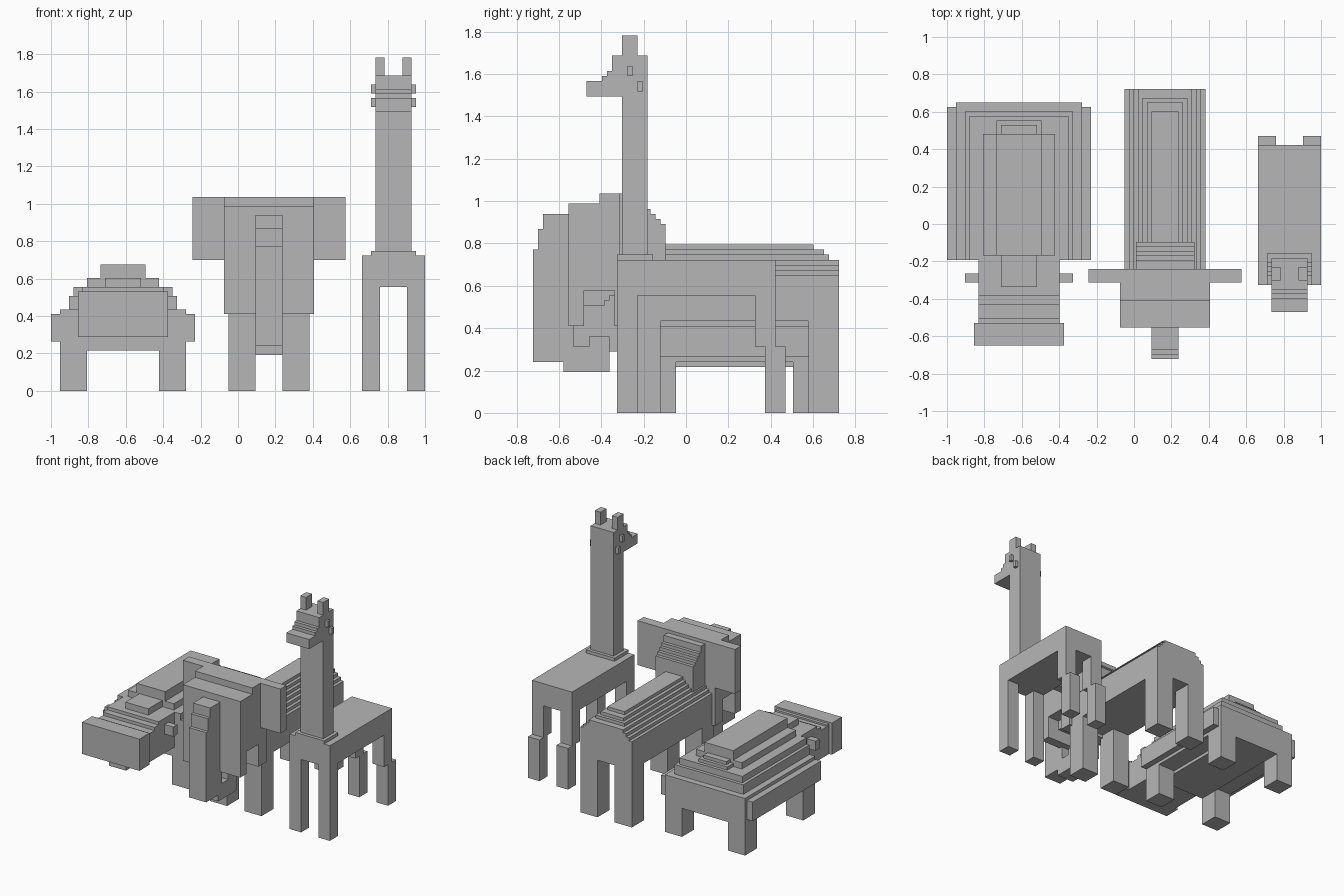
import bpy, bmesh
from mathutils import Vector

if "Cube" in bpy.data.objects:
    bpy.data.objects.remove(bpy.data.objects["Cube"])

# The model is blocky: everything sits on a grid of small cubes
U = 2 / 83
grey = bpy.data.materials.new("grey")
grey.diffuse_color = (0.47, 0.47, 0.47, 1)
grey.use_nodes = True
grey.node_tree.nodes["Principled BSDF"].inputs["Base Color"].default_value = grey.diffuse_color


def part(name, boxes, mirror=None):
    """Boxes are (x0, x1, y0, y1, z0, z1) in grid units; mirror = x centre line."""
    bm = bmesh.new()
    full = list(boxes)
    if mirror is not None:
        full += [(2 * mirror - b[1], 2 * mirror - b[0], *b[2:]) for b in boxes]
    for x0, x1, y0, y1, z0, z1 in full:
        vs = bmesh.ops.create_cube(bm, size=1)["verts"]
        c = Vector(((x0 + x1) / 2 - 41.5, (y0 + y1) / 2 - 30, (z0 + z1) / 2))
        s = Vector((x1 - x0, y1 - y0, z1 - z0))
        for v in vs:
            v.co = Vector([(c[i] + v.co[i] * s[i]) * U for i in range(3)])
    me = bpy.data.meshes.new(name)
    bm.to_mesh(me)
    bm.free()
    me.materials.append(grey)
    ob = bpy.data.objects.new(name, me)
    bpy.context.collection.objects.link(ob)
    return ob


def mid(c, half, *rest):
    """Box centred on x = c."""
    return (c - half, c + half, *rest)


# ---------------- Hippo ----------------
H = 16
part("hippo_legs", [(2, 8, 22, 28, 0, 10), (2, 8, 51, 57, 0, 10)], H)
part("hippo_body", [
    mid(H, 14, 22, 57, 10, 18),
    mid(H, 8, 22, 57, 9, 10),
])
part("hippo_flanks", [(0, 2, 22, 56, 11, 17)], H)
part("hippo_back", [
    mid(H, 12, 22, 55, 18, 21),
    mid(H, 11, 22, 54, 21, 23),
    mid(H, 8, 23, 50, 23, 25),
    mid(H, 5, 23, 50, 25, 28),
    mid(H, 5, 50, 53, 23, 24),
    mid(H, 4, 50, 52, 24, 25),
])
part("hippo_head", [
    mid(H, 9, 14, 22, 12, 23),
    mid(H, 9, 12, 14, 12, 22),
    mid(H, 9, 9, 12, 12, 21),
    mid(H, 9, 8, 9, 12, 21.5),
    mid(H, 4, 16, 23, 23, 25),
])
part("hippo_muzzle", [mid(H, 10, 3, 8, 12, 22)])
part("hippo_ears", [(4, 7, 17, 19, 18, 21)], H)

# ---------------- Elephant ----------------
E = 48.4
part("elephant_legs", [(E - 9, E - 3, 19, 25, 0, 18),
                       (E - 9, E - 3, 54, 60, 0, 18)], E)
part("elephant_body", [mid(E, 9, 19, 60, 18, 27)])
# back narrows one cube per layer
ends = (60, 60, 60, 58, 57, 55)
part("elephant_back", [mid(E, 8 - i, 20, e, 27 + i, 28 + i)
                       for i, e in enumerate(ends)])
# stepped neck behind the ears
part("elephant_neck", [mid(E, 6.5, 20, y, 27, z) for y, z in
                       ((22, 42), (23, 40), (24, 39), (25, 38), (26, 37))])
part("elephant_head", [
    mid(E, 10, 7, 20, 24, 41),
    mid(E, 10, 13, 20, 41, 43),
    mid(E, 10, 7, 10, 17, 24),
    mid(E, 10, 16, 20, 17, 24),
])
part("elephant_mouth", [mid(E, 6, 10, 16 - i, 23 - i, 24 - i) for i in range(3)])
part("elephant_ears", [(E - 17, E - 10, 17, 20, 29, 43)], E)
part("elephant_trunk", [
    mid(E, 3, 0, 7, 10, 32),
    mid(E, 3, 1, 7, 32, 36),
    mid(E, 3, 2, 7, 36, 39),
    mid(E, 3, 6, 15, 8, 13),
    mid(E, 3, 7, 8, 13, 17),
    mid(E, 3, 11, 15, 13, 15),
])

# ---------------- Giraffe ----------------
G = 76
part("giraffe_legs", [
    (69, 73, 16.5, 20.5, 0, 23),
    (69, 73, 43.5, 47.5, 13, 23),
    (69, 73, 45.5, 49.5, 0, 13),
], G)
part("giraffe_body", [mid(G, 7, 16.5, 47.5, 23, 30)])
part("giraffe_neck", [
    mid(G, 5, 16.5, 23.5, 30, 31),
    mid(G, 4, 17.5, 22.5, 31, 70),
])
part("giraffe_head", [mid(G, 4, y, 17.5, 62, z) for y, z in
                      ((10.5, 65), (13.5, 66), (14.5, 67), (15.5, 70))])
part("giraffe_horns", [(72, 74, 17.5, 20.5, 70, 74)], G)
part("giraffe_eyes_and_ears", [
    (71, 72, 18.5, 19.5, 66, 68),
    (71, 72, 20.5, 21.5, 63, 65),
], G)
